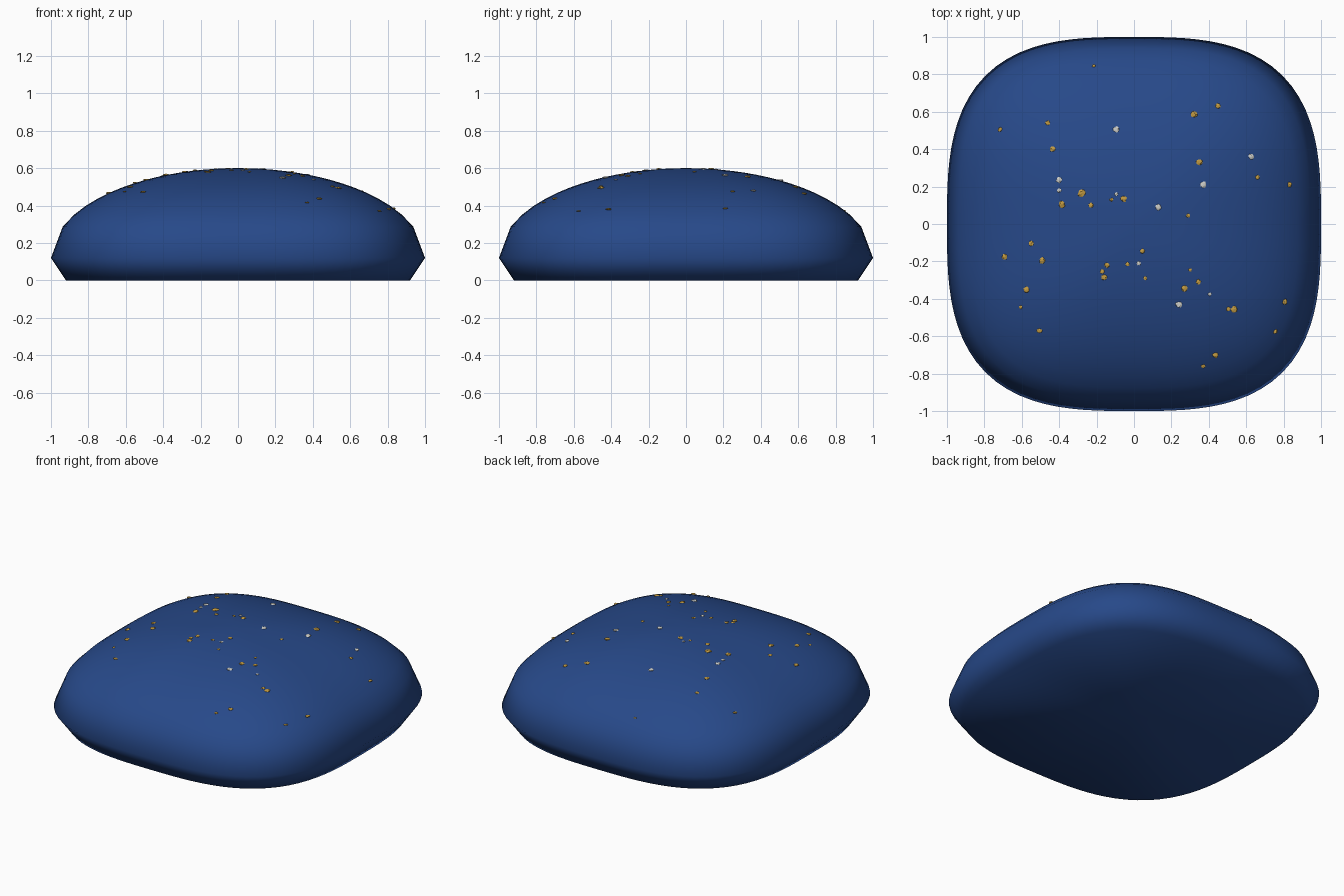
import bpy, bmesh, math, random
from mathutils import Vector

if "Cube" in bpy.data.objects:
    bpy.data.objects.remove(bpy.data.objects["Cube"])

random.seed(4)
SEG, RINGS, POWER = 96, 16, 3.0


def material(name, rgb):
    m = bpy.data.materials.new(name)
    m.diffuse_color = (*rgb, 1)
    m.use_nodes = True
    m.node_tree.nodes["Principled BSDF"].inputs["Base Color"].default_value = m.diffuse_color
    return m


blue = material("deep_blue", (0.02, 0.066, 0.25))
gold = material("gold", (0.55, 0.33, 0.055))
silver = material("silver", (0.62, 0.62, 0.58))


def radius(x, y):
    """Rounded-square distance from the middle."""
    return (abs(x) ** POWER + abs(y) ** POWER) ** (1 / POWER)


def dome_height(r):
    return 0.12 + 0.48 * math.sqrt(max(0, 1 - r * r))


def add_object(name, bm, mat):
    mesh = bpy.data.meshes.new(name)
    bm.to_mesh(mesh)
    bm.free()
    mesh.materials.append(mat)
    obj = bpy.data.objects.new(name, mesh)
    bpy.context.collection.objects.link(obj)
    return obj


# Stone body: rounded-square rings from the underside to the top of the dome
def build_stone():
    bm = bmesh.new()
    levels = [(0.92, 0.0)]
    levels += [(i / RINGS, dome_height(i / RINGS)) for i in range(RINGS, 0, -1)]
    rings = []
    for r, z in levels:
        ring = []
        for k in range(SEG):
            a = 2 * math.pi * k / SEG
            c, s = math.cos(a), math.sin(a)
            f = r / radius(c, s)
            ring.append(bm.verts.new((c * f, s * f, z)))
        rings.append(ring)
    base = bm.verts.new((0, 0, 0))
    top = bm.verts.new((0, 0, 0.6))
    for k in range(SEG):
        n = (k + 1) % SEG
        for lo, hi in zip(rings, rings[1:]):
            bm.faces.new((lo[k], lo[n], hi[n], hi[k]))
        bm.faces.new((base, rings[0][n], rings[0][k]))
        bm.faces.new((top, rings[-1][k], rings[-1][n]))
    for f in bm.faces:
        f.smooth = True
    return add_object("stone_body", bm, blue)


# Mineral flecks: small, flat, irregular lumps sitting on the dome
def build_flecks(name, spots, mat):
    bm = bmesh.new()
    for x, y, size in spots:
        made = bmesh.ops.create_icosphere(bm, subdivisions=2, radius=size)
        centre = Vector((x, y, dome_height(radius(x, y)) + 0.001))
        for v in made["verts"]:
            p = v.co * random.uniform(0.78, 1.15)
            p.z *= 0.35
            v.co = centre + p
    return add_object(name, bm, mat)


# x, y, size of each fleck
GOLD = [
    (-.215, .845, .009), (-.715, .505, .013), (-.46, .54, .014), (-.435, .40, .015),
    (.32, .585, .018), (.45, .63, .016), (.35, .33, .018), (.66, .25, .012),
    (.83, .21, .014), (-.385, .105, .018), (-.28, .165, .02), (-.23, .10, .014),
    (-.12, .13, .009), (-.055, .135, .017), (.29, .045, .011), (-.55, -.105, .014),
    (-.69, -.175, .017), (-.49, -.195, .018), (-.575, -.35, .016), (-.605, -.445, .009),
    (-.505, -.57, .015), (-.145, -.22, .014), (-.17, -.255, .012), (-.16, -.285, .016),
    (-.035, -.215, .011), (.045, -.145, .013), (.06, -.29, .010), (.27, -.345, .017),
    (.345, -.31, .014), (.30, -.245, .009), (.505, -.455, .012), (.535, -.455, .018),
    (.805, -.415, .016), (.755, -.575, .012), (.435, -.70, .016), (.37, -.76, .011),
]
SILVER = [
    (-.095, .505, .017), (.625, .36, .015), (.37, .21, .018), (-.40, .235, .016),
    (-.40, .18, .012), (-.095, .16, .010), (.13, .09, .017), (.025, -.21, .012),
    (.405, -.375, .010), (.24, -.43, .018),
]

build_stone()
build_flecks("gold_flecks", GOLD, gold)
build_flecks("silver_flecks", SILVER, silver)
